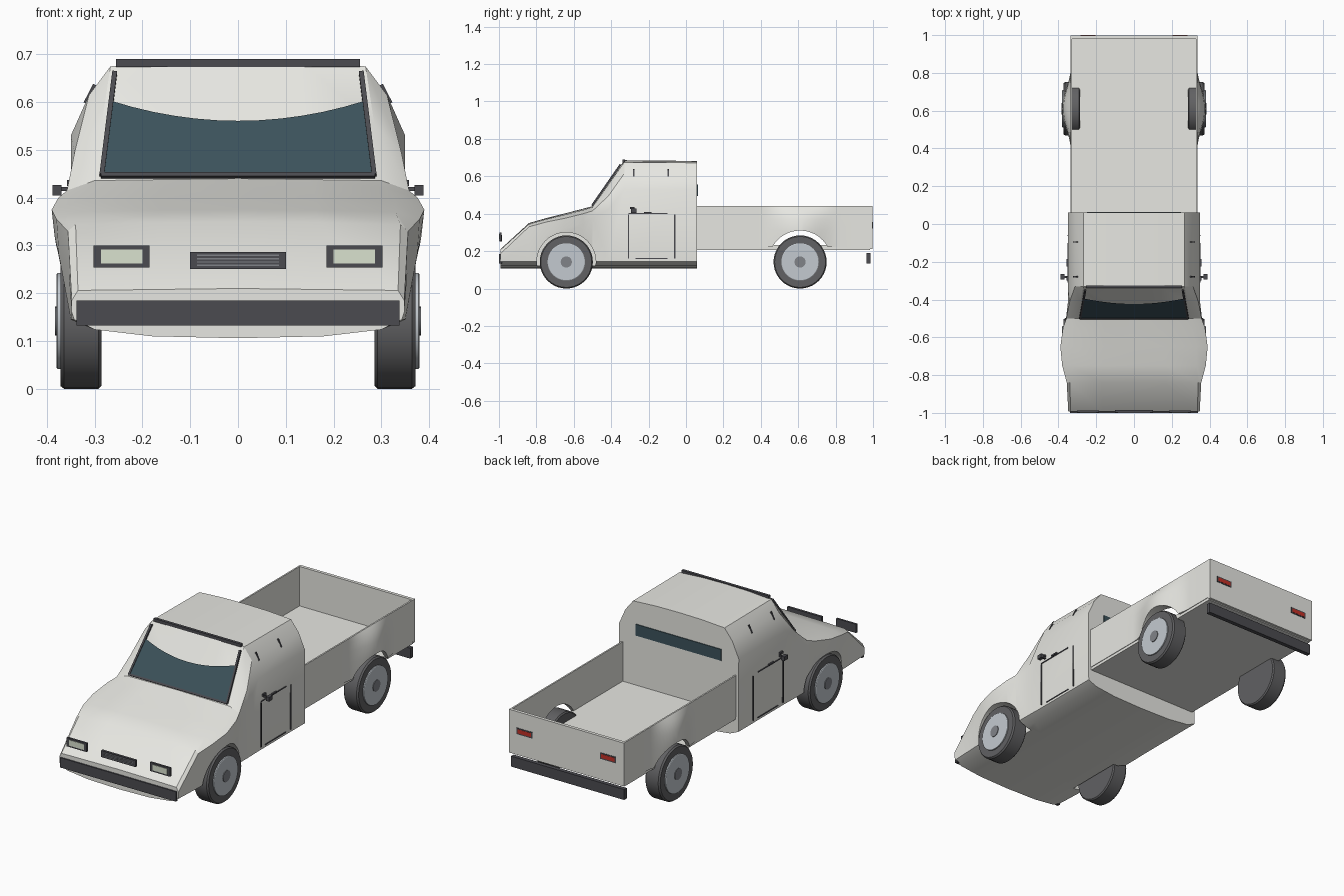
import bpy, bmesh, math
from mathutils import Vector

if "Cube" in bpy.data.objects:
    bpy.data.objects.remove(bpy.data.objects["Cube"])


def material(name, r, g, b):
    m = bpy.data.materials.new(name)
    m.diffuse_color = (r, g, b, 1)
    m.use_nodes = True
    m.node_tree.nodes["Principled BSDF"].inputs["Base Color"].default_value = m.diffuse_color
    return m


PAINT = material("paint", .80, .80, .76)
DARK = material("dark_trim", .07, .07, .08)
TYRE = material("tyre_rubber", .12, .12, .125)
RIM = material("rim_metal", .55, .59, .63)
HUB = material("hub_grey", .22, .23, .25)
GLASS = material("glass", .045, .085, .105)
LAMP = material("lamp", .70, .76, .62)
RED = material("red_lamp", .55, .03, .02)


def mesh_object(name, verts, faces, mat):
    bm = bmesh.new()
    vs = [bm.verts.new(v) for v in verts]
    for f in faces:
        bm.faces.new([vs[i] for i in f])
    bmesh.ops.recalc_face_normals(bm, faces=bm.faces)
    me = bpy.data.meshes.new(name)
    bm.to_mesh(me)
    bm.free()
    ob = bpy.data.objects.new(name, me)
    bpy.context.collection.objects.link(ob)
    if mat:
        me.materials.append(mat)
    return ob


def loft(name, rings, mat):
    n = len(rings[0])
    faces = [tuple(range(n)), tuple(range((len(rings) - 1) * n, len(rings) * n))]
    for i in range(len(rings) - 1):
        for j in range(n):
            k = (j + 1) % n
            faces.append((i * n + j, i * n + k, (i + 1) * n + k, (i + 1) * n + j))
    return mesh_object(name, [v for r in rings for v in r], faces, mat)


def box(name, lo, hi, mat):
    ring = lambda y: [(lo[0], y, lo[2]), (hi[0], y, lo[2]), (hi[0], y, hi[2]), (lo[0], y, hi[2])]
    return loft(name, [ring(lo[1]), ring(hi[1])], mat)


def bar(name, a, b, t, mat):
    a, b = Vector(a), Vector(b)
    d = (b - a).normalized()
    u = d.cross(Vector((0, .82, -.57)) if abs(d.x) > .9 else Vector((1, 0, 0))).normalized() * t / 2
    v = d.cross(u).normalized() * t / 2
    ring = lambda p: [p + u + v, p + u - v, p - u - v, p - u + v]
    return loft(name, [ring(a), ring(b)], mat)


def lathe_x(name, y, z, profile, mat, seg=40):
    # profile of (x, radius) spun about the x direction
    rings = [[(x, y + r * math.cos(2 * math.pi * i / seg), z + r * math.sin(2 * math.pi * i / seg))
              for i in range(seg)] for x, r in profile]
    return loft(name, rings, mat)


def smooth(ob, deg=30):
    bpy.ops.object.select_all(action='DESELECT')
    ob.select_set(True)
    bpy.context.view_layer.objects.active = ob
    bpy.ops.object.shade_smooth_by_angle(angle=math.radians(deg))


def cut_arch(ob, y, z, r, x0, x1):
    cutter = lathe_x("arch_cutter", y, z, [(x0, r), (x1, r)], None, 48)
    cutter.hide_render = True
    mod = ob.modifiers.new("arch", 'BOOLEAN')
    mod.operation, mod.solver, mod.object = 'DIFFERENCE', 'EXACT', cutter
    bpy.context.view_layer.objects.active = ob
    bpy.ops.object.modifier_apply(modifier=mod.name)
    bpy.data.objects.remove(cutter)


FRONT, REAR, WZ, WR = -.64, .61, .142, .142

# Cab and hood: y, lower width, mid (x, z), shoulder (x, z), top edge (x, z), centre height
stations = [
    (-.993, .343, .348, .16, .348, .185, .335, .206, .21),
    (-.84, .350, .355, .25, .356, .33, .340, .344, .35),
    (-.75, .352, .375, .28, .380, .355, .33, .370, .376),
    (-.65, .355, .384, .32, .390, .375, .33, .394, .401),
    (-.55, .352, .374, .35, .376, .40, .31, .420, .427),
    (-.50, .350, .360, .38, .358, .415, .30, .436, .44),
    (-.415, .350, .350, .42, .342, .495, .285, .556, .562),
    (-.33, .348, .350, .53, .312, .615, .267, .675, .686),
    (.06, .348, .350, .53, .312, .615, .267, .672, .682)]
rings = []
for y, wl, mx, mz, sx, sz, ex, ez, tz in stations:
    half = [(.18, .110), (.30, .124), (wl, .145), (mx, mz), (sx, sz), (ex, ez), (ex * .5, tz - .002)]
    ring = [(0, y, .106)] + [(x, y, z) for x, z in half] + [(0, y, tz)]
    ring += [(-x, y, z) for x, z in reversed(half)]
    rings.append(ring)
cab = loft("cab_body", rings, PAINT)
for s in (1, -1):
    cut_arch(cab, FRONT, WZ, .158, s * .27, s * .5)
smooth(cab, 28)


# Windscreen, frame and header
def screen(x, t, off=.004):
    return Vector((x, -.5 + .17 * t - .82 * off, .44 + .245 * t + .57 * off))


half_w = lambda t: .285 - .03 * t
top = [screen(x * .265, .48 + .17 * x * x, .006) for x in [i / 6 - 1 for i in range(13)]]
mesh_object("windscreen", [screen(.283, .02, .006), *reversed(top), screen(-.283, .02, .006)],
            [tuple(range(15))], GLASS)
bar("windscreen_sill", screen(-.287, .02), screen(.287, .02), .010, DARK)
box("windscreen_header", (-.255, -.34, .674), (.255, -.325, .69), DARK)
for s in (1, -1):
    bar("windscreen_pillar", screen(s * half_w(0), .02), screen(s * half_w(.9), .9), .010, DARK)

# Rear window
box("rear_window", (-.25, .055, .495), (.25, .064, .555), GLASS)

# Nose fittings
box("front_bumper", (-.338, -1, .133), (.338, -.985, .185), DARK)
box("grille", (-.10, -.998, .251), (.10, -.985, .286), DARK)
for i in range(4):
    box("grille_slat", (-.086, -1, .257 + i * .007), (.086, -.997, .260 + i * .007), HUB)

# Load bed
box("bed_floor", (-.332, .055, .207), (.332, .985, .232), PAINT)
box("tailgate", (-.335, .98, .212), (.335, .997, .44), PAINT)
box("rear_bumper", (-.33, .965, .135), (.33, .987, .19), DARK)
ys = [.055, .30] + [.39 + .02 * i for i in range(23)] + [.90, .985]
for s in (1, -1):
    rings = []
    for y in ys:
        b = .045 * math.cos(math.pi * (y - REAR) / .44) ** 2 if abs(y - REAR) < .22 else 0
        sec = [(.327, .222), (.335 + b * .95, .222), (.335 + b, .31), (.335 + b * .85, .37),
               (.335 + b * .45, .415), (.335, .44), (.327, .44)]
        rings.append([(s * x, y, z) for x, z in sec])
    wall = loft("bed_side", rings, PAINT)
    cut_arch(wall, REAR, WZ, .168, s * .29, s * .5)
    smooth(wall, 35)

for s in (1, -1):
    def side_box(name, lo, hi, mat):
        xs = sorted((s * lo[0], s * hi[0]))
        return box(name, (xs[0], *lo[1:]), (xs[1], *hi[1:]), mat)

    # Lamps
    side_box("headlamp_frame", (.185, -.998, .254), (.302, -.987, .30), DARK)
    side_box("headlamp", (.20, -1, .262), (.287, -.997, .292), LAMP)
    side_box("tail_lamp_frame", (.197, .99, .322), (.29, .999, .355), DARK)
    side_box("tail_lamp", (.205, .995, .328), (.282, 1, .349), RED)

    # Door seams and window corner marks
    for y in (-.308, -.06):
        side_box("door_seam", (.343, y - .003, .16), (.353, y + .003, .395), DARK)
    side_box("door_waist_seam", (.343, -.308, .398), (.353, -.10, .403), DARK)
    side_box("door_sill_seam", (.343, -.27, .157), (.3515, -.10, .162), DARK)
    for y in (-.28, -.095):
        bar("window_mark", (s * .320, y, .598), (s * .300, y, .637), .007, DARK)

    # Door handle and mirror
    side_box("door_handle", (.345, -.225, .402), (.358, -.185, .410), DARK)
    side_box("mirror_arm", (.34, -.285, .414), (.375, -.275, .422), DARK)
    side_box("mirror_base", (.345, -.30, .425), (.358, -.275, .437), DARK)
    side_box("mirror", (.369, -.295, .405), (.388, -.265, .427), DARK)

    # Wheels
    for y in (FRONT, REAR):
        tyre = lathe_x("tyre", y, WZ, [(s * .286, .136), (s * .292, WR), (s * .364, WR), (s * .372, .136)], TYRE)
        rim = lathe_x("rim", y, WZ, [(s * .36, .10), (s * .378, .10), (s * .380, .097)], RIM)
        hub = lathe_x("hub", y, WZ, [(s * .37, .03), (s * .383, .03)], HUB, 24)
        for o in (tyre, rim, hub):
            smooth(o)
